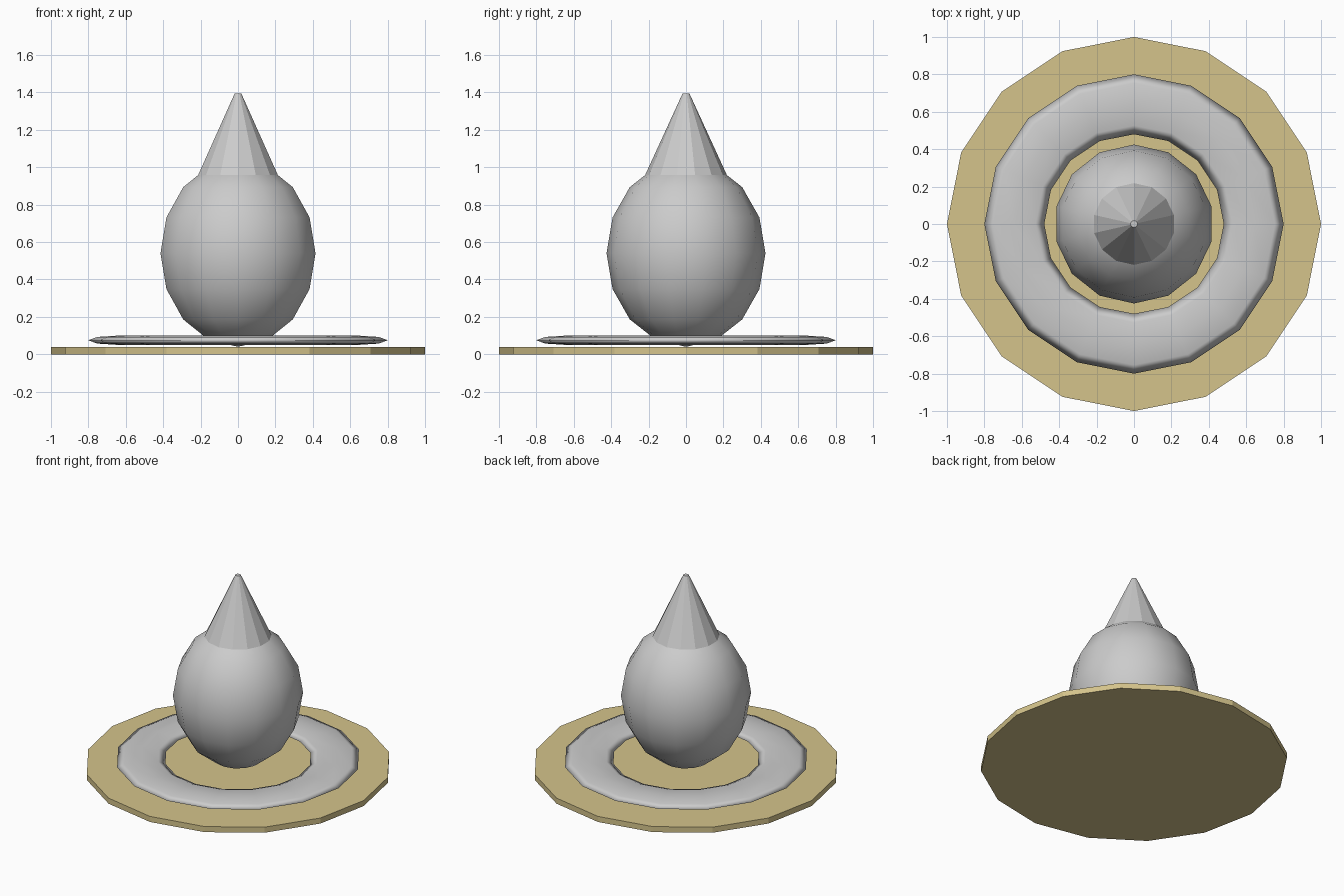
import bpy
from math import sin, cos, pi

if "Cube" in bpy.data.objects:
    bpy.data.objects.remove(bpy.data.objects["Cube"])


def lathe(name, profile, sides, closed=False, smooth=False):
    """Spin an (r, z) profile around z, with a vertex column on +y."""
    verts, rows, faces = [], [], []
    for r, z in profile:
        if r < 1e-6:
            rows.append([len(verts)] * sides)
            verts.append((0, 0, z))
        else:
            rows.append(list(range(len(verts), len(verts) + sides)))
            verts += [(r * cos(pi / 2 + 2 * pi * i / sides),
                       r * sin(pi / 2 + 2 * pi * i / sides), z) for i in range(sides)]
    pairs = list(zip(rows, rows[1:])) + ([(rows[-1], rows[0])] if closed else [])
    for a, b in pairs:
        for i in range(sides):
            j = (i + 1) % sides
            faces.append(list(dict.fromkeys((a[i], a[j], b[j], b[i]))))
    if not closed:  # flat caps on open ends
        if profile[0][0] > 1e-6:
            faces.append(rows[0][::-1])
        if profile[-1][0] > 1e-6:
            faces.append(rows[-1])
    mesh = bpy.data.meshes.new(name)
    mesh.from_pydata(verts, [], faces)
    mesh.polygons.foreach_set("use_smooth", [smooth] * len(mesh.polygons))
    obj = bpy.data.objects.new(name, mesh)
    bpy.context.collection.objects.link(obj)
    return obj


# Sand-coloured base disc
base = lathe("base_disc", [(1, 0), (1, 0.04)], 16)
sand = bpy.data.materials.new("sand")
sand.diffuse_color = (0.66, 0.55, 0.26, 1)
sand.use_nodes = True
sand.node_tree.nodes["Principled BSDF"].inputs["Base Color"].default_value = sand.diffuse_color
base.data.materials.append(sand)

# Flattened ring lying just above the disc
lathe("flat_ring", [(0.64 + 0.16 * cos(pi * k / 4), 0.075 + 0.025 * sin(pi * k / 4))
                    for k in range(8)], 16, closed=True, smooth=True)

# Egg-shaped body
lathe("body", [(0.425 * sin(pi * k / 8), 0.54 - 0.5 * cos(pi * k / 8))
               for k in range(9)], 14, smooth=True)

# Faceted cone on top, with a tiny flat tip
lathe("cone_top", [(0.22, 0.955), (0.018, 1.395)], 14)
